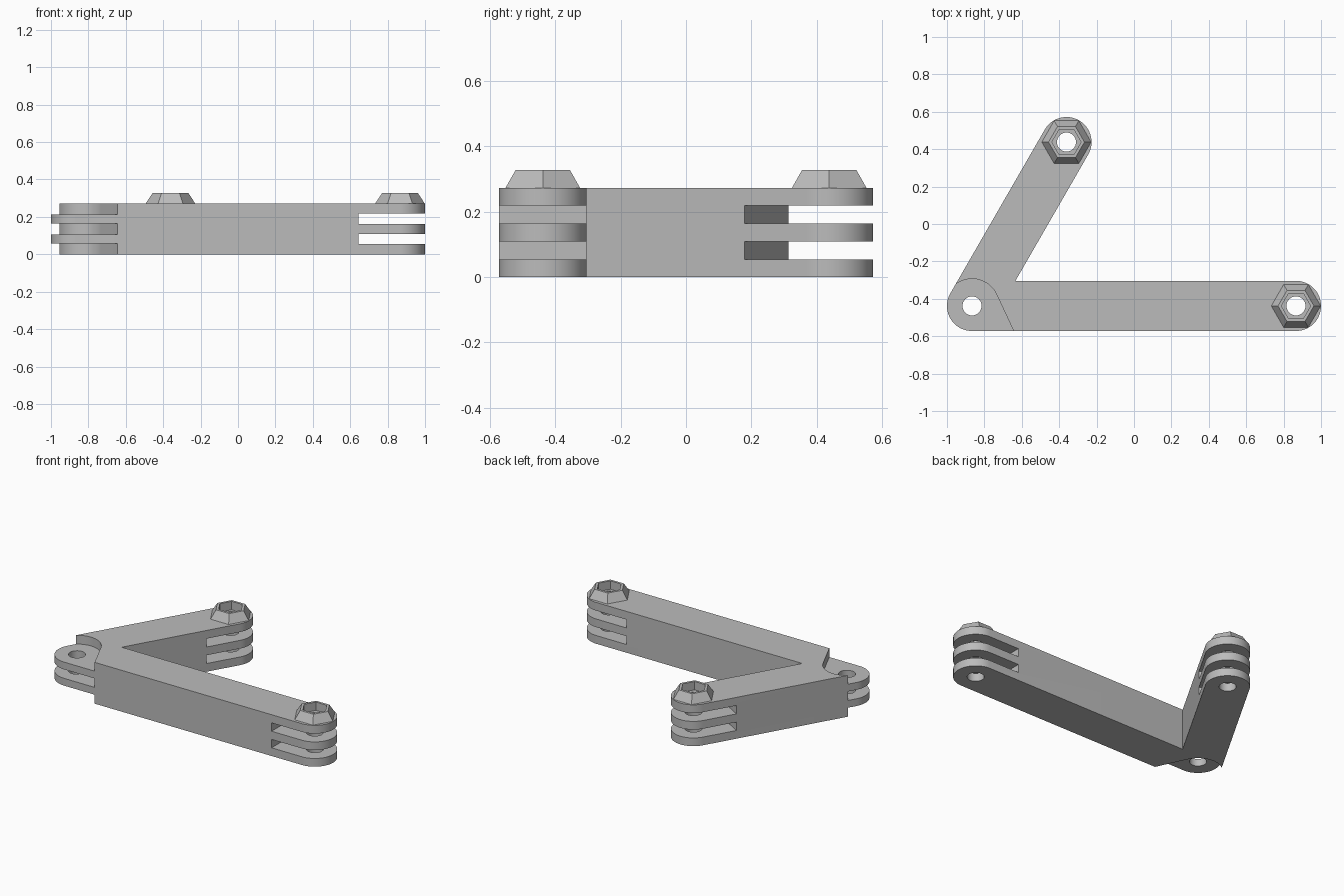
import bpy, bmesh
from math import sin, cos, radians
from mathutils import Vector

cube = bpy.data.objects.get("Cube")
if cube:
    bpy.data.objects.remove(cube, do_unlink=True)

# Main dimensions
R = 0.134            # half width of the arms and radius of their ends
H = 0.272            # arm height
CORNER = Vector((-0.866, -0.438))
RIGHT_END = Vector((0.866, -0.438))
BACK_END = Vector((-0.361, 0.438))
ARM_ANGLE = 60

grey = bpy.data.materials.new("plain grey")
grey.use_nodes = True
colour = (0.5, 0.5, 0.5, 1)
grey.diffuse_color = colour
grey.node_tree.nodes["Principled BSDF"].inputs["Base Color"].default_value = colour


def direction(deg):
    return Vector((cos(radians(deg)), sin(radians(deg))))


def arc(centre, radius, start, end, steps):
    return [centre + radius * direction(start + (end - start) * i / steps)
            for i in range(steps + 1)]


def add_object(name, bm):
    bmesh.ops.recalc_face_normals(bm, faces=bm.faces)
    mesh = bpy.data.meshes.new(name)
    bm.to_mesh(mesh)
    bm.free()
    mesh.materials.append(grey)
    obj = bpy.data.objects.new(name, mesh)
    bpy.context.collection.objects.link(obj)
    return obj


def prism(name, outline, z0, z1):
    bm = bmesh.new()
    rings = [[bm.verts.new((p.x, p.y, z)) for p in outline] for z in (z0, z1)]
    n = len(outline)
    for ring in rings:
        bm.faces.new(ring)
    for i in range(n):
        j = (i + 1) % n
        bm.faces.new((rings[0][i], rings[0][j], rings[1][j], rings[1][i]))
    return add_object(name, bm)


def cut(target, outline, z0, z1):
    cutter = prism("cutter", outline, z0, z1)
    cutter.hide_render = True
    mod = target.modifiers.new("cut", "BOOLEAN")
    mod.operation = "DIFFERENCE"
    mod.solver = "EXACT"
    mod.object = cutter
    bpy.context.view_layer.objects.active = target
    bpy.ops.object.modifier_apply(modifier=mod.name)
    bpy.data.objects.remove(cutter, do_unlink=True)


# Angled bracket: two round-ended arms sharing a corner
outline = arc(CORNER, R, 150, 270, 24)
outline += arc(RIGHT_END, R, -90, 90, 32)
outline.append(CORNER + 2 * R * direction(ARM_ANGLE / 2))
outline += arc(BACK_END, R, ARM_ANGLE - 90, ARM_ANGLE + 90, 32)
bracket = prism("angled_bracket", outline, 0, H)

# Clearance around the corner, leaving two round tabs
clearance = arc(CORNER, 0.145, 25, 205, 32)
clearance += [clearance[-1] + 0.5 * direction(-65),
              clearance[0] + 0.5 * direction(-65)]
for z0, z1 in ((-0.05, 0.059), (0.107, 0.166), (0.214, 0.35)):
    cut(bracket, clearance, z0, z1)

# Two slots in each arm end, leaving three prongs
for centre, angle in ((RIGHT_END, 0), (BACK_END, ARM_ANGLE)):
    along, side = direction(angle), direction(angle + 90)
    slot = [centre + along * a + side * b
            for a, b in ((-0.221, -0.2), (0.2, -0.2), (0.2, 0.2), (-0.221, 0.2))]
    for z0, z1 in ((0.054, 0.109), (0.163, 0.218)):
        cut(bracket, slot, z0, z1)

# Bolt holes
for centre in (CORNER, RIGHT_END, BACK_END):
    cut(bracket, arc(centre, 0.051, 0, 348.75, 31), -0.1, 0.5)

bpy.ops.object.select_all(action="DESELECT")
bracket.select_set(True)
bpy.context.view_layer.objects.active = bracket
bpy.ops.object.shade_smooth_by_angle(angle=radians(30))


# Tapered hexagonal nut holders with an open socket
def nut_holder(name, centre):
    bm = bmesh.new()
    profile = ((0.132, H), (0.096, 0.327), (0.078, 0.327), (0.078, H))
    rings = [[bm.verts.new((p.x, p.y, z)) for p in arc(centre, r, 0, 300, 5)]
             for r, z in profile]
    for k in range(len(rings)):
        a, b = rings[k], rings[(k + 1) % len(rings)]
        for i in range(6):
            j = (i + 1) % 6
            bm.faces.new((a[i], a[j], b[j], b[i]))
    add_object(name, bm)


nut_holder("right_nut_holder", RIGHT_END)
nut_holder("back_nut_holder", BACK_END)
